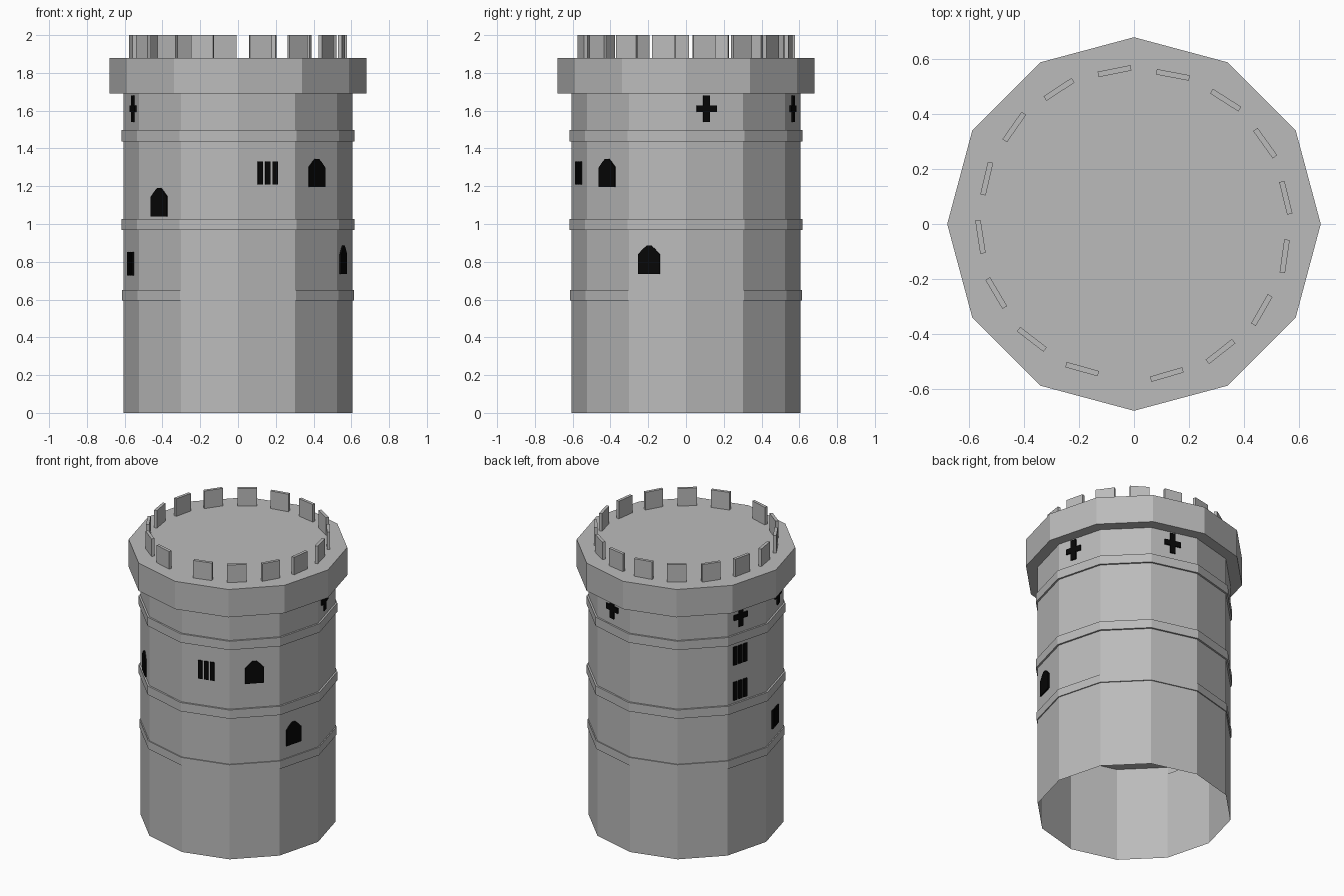
import bpy
import bmesh
from math import cos, sin, pi, radians
from mathutils import Matrix, Vector

cube = bpy.data.objects.get("Cube")
if cube:
    bpy.data.objects.remove(cube, do_unlink=True)

SIDES = 12
WALL_R = 0.606
FACE_R = WALL_R * cos(pi / SIDES)   # distance from axis to a wall facet


def make_material(name, value):
    mat = bpy.data.materials.new(name)
    mat.use_nodes = True
    colour = (value, value, value, 1)
    mat.diffuse_color = colour
    mat.node_tree.nodes["Principled BSDF"].inputs["Base Color"].default_value = colour
    return mat


STONE = make_material("grey stone", 0.5)
DARK = make_material("dark opening", 0.002)


def finish(name, bm, mat):
    mesh = bpy.data.meshes.new(name)
    bm.to_mesh(mesh)
    bm.free()
    mesh.materials.append(mat)
    obj = bpy.data.objects.new(name, mesh)
    bpy.context.collection.objects.link(obj)
    return obj


def lathe(name, profile, cap_bottom=False, cap_top=False):
    """Twelve-sided shell swept from (radius, height) pairs, bottom to top."""
    bm = bmesh.new()
    rings = [[bm.verts.new((r * cos(2 * pi * i / SIDES), r * sin(2 * pi * i / SIDES), z))
              for i in range(SIDES)] for r, z in profile]
    for low, high in zip(rings, rings[1:]):
        for i in range(SIDES):
            j = (i + 1) % SIDES
            bm.faces.new((low[i], low[j], high[j], high[i]))
    if cap_bottom:
        bm.faces.new(rings[0][::-1])
    if cap_top:
        bm.faces.new(rings[-1])
    return finish(name, bm, STONE)


def opening(name, outlines, angle, shift, z):
    """Thin dark plate on the facet facing angle; outlines are (across, up) points."""
    bm = bmesh.new()
    for outline in outlines:
        face = bm.faces.new([bm.verts.new((0, u, v)) for u, v in outline])
        ext = bmesh.ops.extrude_face_region(bm, geom=[face])["geom"]
        moved = [e for e in ext if isinstance(e, bmesh.types.BMVert)]
        bmesh.ops.translate(bm, vec=Vector((0.009, 0, 0)), verts=moved)
    bmesh.ops.recalc_face_normals(bm, faces=bm.faces)
    place = Matrix.Rotation(radians(angle), 4, 'Z') @ Matrix.Translation((FACE_R, shift, z))
    bm.transform(place)
    return finish(name, bm, DARK)


# Walls: open at the base, with a floor above the hollow lower storey
lathe("lower_wall", [(WALL_R, 0), (WALL_R, 0.6)])
lathe("upper_wall", [(WALL_R, 0.65), (WALL_R, 1.69)], cap_bottom=True)

# Stone bands around the walls
for name, radius, low, high in (("lower_band", 0.613, 0.595, 0.65),
                                ("middle_band", 0.618, 0.967, 1.027),
                                ("upper_band", 0.618, 1.437, 1.497)):
    lathe(name, [(WALL_R, low), (radius, low), (radius, high), (WALL_R, high)])

# Overhanging crown
lathe("crown", [(0.68, 1.69), (0.68, 1.88)], cap_bottom=True, cap_top=True)

# Battlements, with one wider gap at the front
for k in range(16):
    angle = radians(-77.7 + 21.87 * k)
    bm = bmesh.new()
    bmesh.ops.create_cube(bm, size=1)
    bm.transform(Matrix.Translation((0.561 * cos(angle), 0.561 * sin(angle), 1.94))
                 @ Matrix.Rotation(angle + radians(4), 4, 'Z')
                 @ Matrix.Diagonal((0.02, 0.122, 0.12, 1)))
    finish("battlement", bm, STONE)

# Outlines of the openings
arch = [(-0.059, -0.075), (0.059, -0.075), (0.059, 0.03), (0.03, 0.06), (0.012, 0.075),
        (-0.012, 0.075), (-0.03, 0.06), (-0.059, 0.03)]
bars = [[(c - 0.014, -0.062), (c + 0.014, -0.062), (c + 0.014, 0.062), (c - 0.014, 0.062)]
        for c in (-0.04, 0, 0.04)]
a, w, h = 0.018, 0.055, 0.07
cross = [(-a, -h), (a, -h), (a, -a), (w, -a), (w, a), (a, a),
         (a, h), (-a, h), (-a, a), (-w, a), (-w, -a), (-a, -a)]

for angle, shift, z in ((-135, 0, 1.115), (-45, 0, 1.27), (-15, -0.045, 0.81)):
    opening("arched_window", [arch], angle, shift, z)
for angle, shift, z in ((-75, 0.005, 1.27), (195, 0, 0.79), (165, -0.055, 1.35), (165, -0.055, 1.11)):
    opening("barred_window", bars, angle, shift, z)
for angle, shift in ((15, -0.045), (75, -0.01), (165, -0.05), (195, 0.05)):
    opening("cross_slit", [cross], angle, shift, 1.61)
